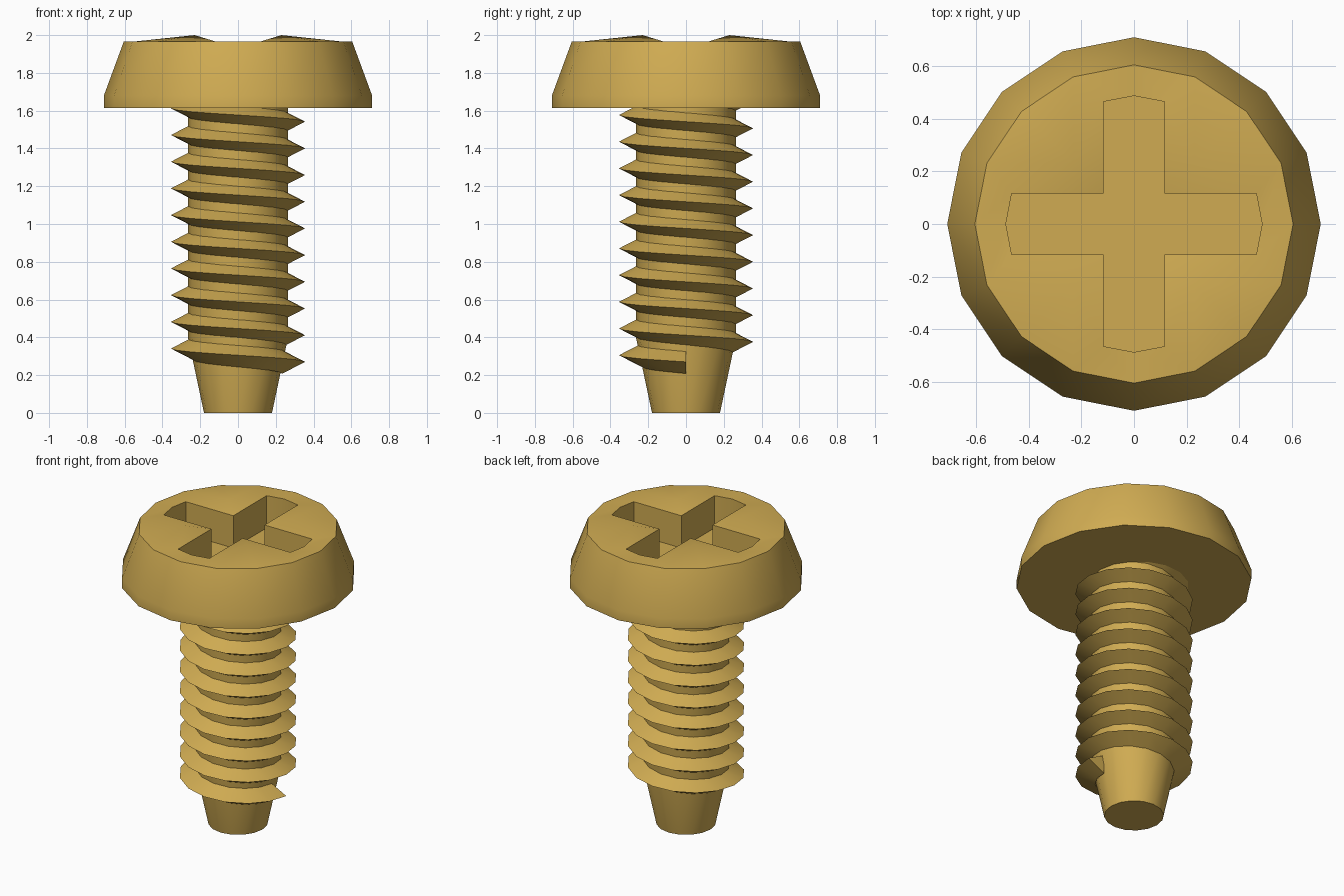
import bpy, bmesh, math
from mathutils import Matrix, Vector

cube = bpy.data.objects.get("Cube")
if cube:
    bpy.data.objects.remove(cube, do_unlink=True)

SIDES = 16
brass = bpy.data.materials.new("brass")
brass.use_nodes = True
COLOUR = (0.63, 0.41, 0.085, 1)
brass.diffuse_color = COLOUR
brass.node_tree.nodes["Principled BSDF"].inputs["Base Color"].default_value = COLOUR


def ring_point(r, i, z):
    a = 2 * math.pi * i / SIDES
    return Vector((r * math.cos(a), r * math.sin(a), z))


def finish(bm, name):
    bmesh.ops.remove_doubles(bm, verts=bm.verts, dist=1e-5)
    bmesh.ops.recalc_face_normals(bm, faces=bm.faces)
    mesh = bpy.data.meshes.new(name)
    bm.to_mesh(mesh)
    bm.free()
    mesh.materials.append(brass)
    obj = bpy.data.objects.new(name, mesh)
    bpy.context.collection.objects.link(obj)
    bpy.ops.object.select_all(action='DESELECT')
    obj.select_set(True)
    bpy.context.view_layer.objects.active = obj
    bpy.ops.object.shade_smooth_by_angle(angle=math.radians(30))
    return obj


def add_face(bm, points):
    return bm.faces.new([bm.verts.new(p) for p in points])


def lathe(bm, profile, cap_bottom=True, cap_top=True):
    for (r0, z0), (r1, z1) in zip(profile, profile[1:]):
        for i in range(SIDES):
            add_face(bm, [ring_point(r0, i, z0), ring_point(r0, i + 1, z0),
                          ring_point(r1, i + 1, z1), ring_point(r1, i, z1)])
    for use, (r, z) in ((cap_bottom, profile[0]), (cap_top, profile[-1])):
        if use:
            add_face(bm, [ring_point(r, i, z) for i in range(SIDES)])


# Head: tapered rim, four raised quadrants and a cross-shaped recess
RIM_R, RIM_Z, FLOOR_Z = 0.605, 1.965, 1.75
HALF, ARM, TIP = 0.115, 0.465, 0.487
bm = bmesh.new()
lathe(bm, [(0.71, 1.615), (0.71, 1.68), (RIM_R, RIM_Z)], cap_top=False)
floor = []
for k in range(4):
    turn = Matrix.Rotation(k * math.pi / 2, 3, 'Z')
    rim = [ring_point(RIM_R, 4 * k + i, RIM_Z) for i in range(5)]
    peak = turn @ Vector((0.23, 0.23, 2.0))
    slot = [turn @ Vector((x, y, RIM_Z)) for x, y in
            ((TIP, 0), (ARM, HALF), (HALF, HALF), (HALF, ARM), (0, TIP))]
    # raised quadrant
    fan = [slot[2], slot[1], rim[1], rim[2], rim[3], slot[3]]
    for a, b in zip(fan, fan[1:] + fan[:1]):
        add_face(bm, [peak, a, b])
    # flat strips beyond the recess ends
    add_face(bm, [slot[0], rim[0], rim[1], slot[1]])
    add_face(bm, [slot[3], rim[3], rim[4], slot[4]])
    # recess walls
    low = [Vector((p.x, p.y, FLOOR_Z)) for p in slot]
    for i in range(4):
        add_face(bm, [slot[i], slot[i + 1], low[i + 1], low[i]])
    floor += low[:4]
add_face(bm, floor)
finish(bm, "head")

# Shank: tapered tip and straight core
bm = bmesh.new()
lathe(bm, [(0.18, 0), (0.265, 0.40), (0.265, 1.65)])
finish(bm, "shank")

# Thread: triangular section swept along a helix, rising clockwise
PITCH, START, TURNS = 0.1413, 0.27, 10
SECTION = [(0.355, 0), (0.235, 0.062), (0.235, -0.062)]
bm = bmesh.new()
rows = []
for s in range(TURNS * SIDES + 1):
    z = START + PITCH * s / SIDES
    rows.append([bm.verts.new(ring_point(r, -s, z + dz)) for r, dz in SECTION])
for a, b in zip(rows, rows[1:]):
    for i in range(3):
        j = (i + 1) % 3
        bm.faces.new([a[i], a[j], b[j], b[i]])
bm.faces.new(rows[0])
bm.faces.new(rows[-1])
finish(bm, "thread")
